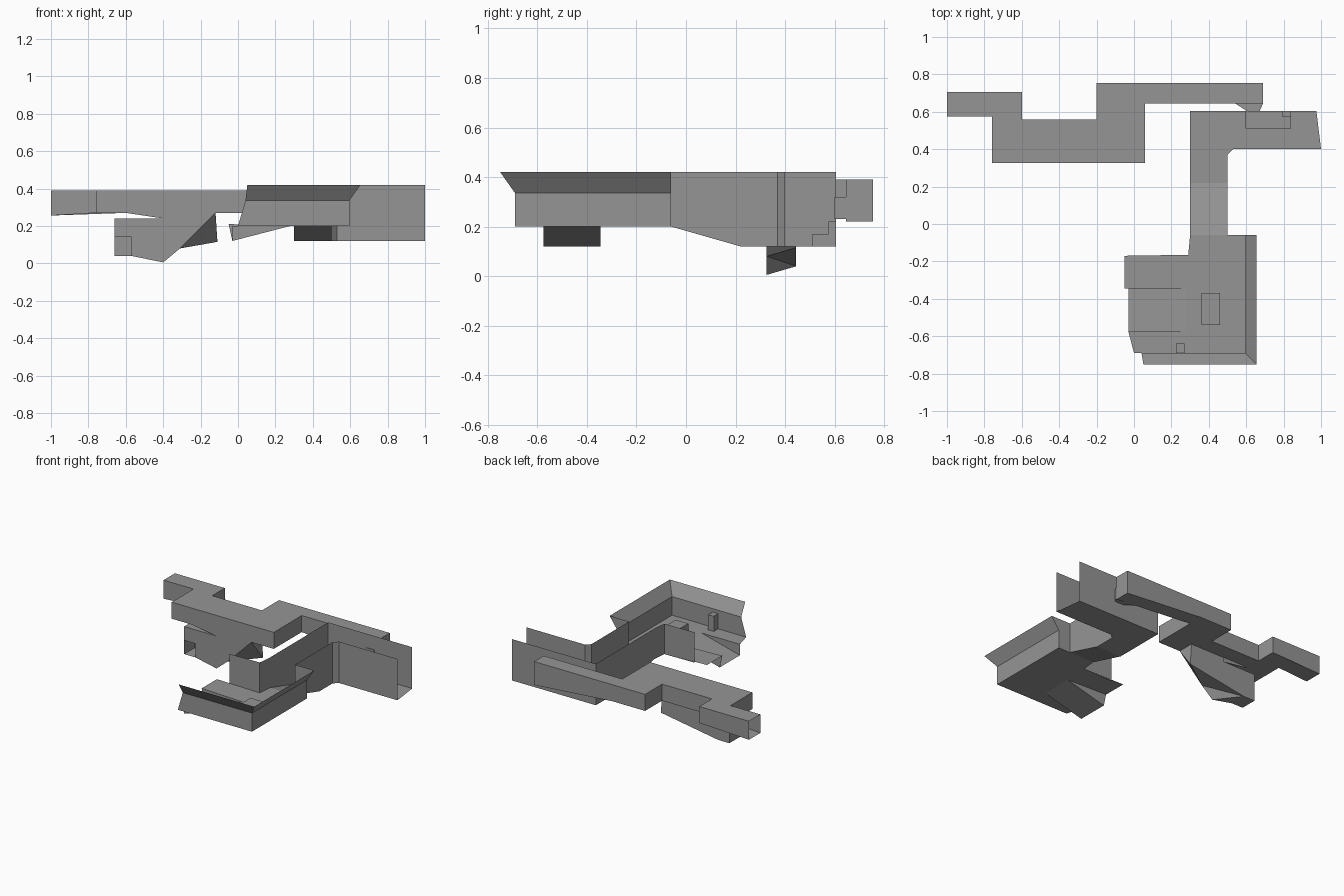
import bpy
import bmesh

default_cube = bpy.data.objects.get("Cube")
if default_cube:
    bpy.data.objects.remove(default_cube, do_unlink=True)

GREY = (0.3, 0.3, 0.3, 1.0)
stone = bpy.data.materials.new("plain grey")
stone.use_nodes = True
stone.diffuse_color = GREY
stone.node_tree.nodes["Principled BSDF"].inputs["Base Color"].default_value = GREY

# Shared levels
RIM, LIP, DECK, PIT = 0.42, 0.335, 0.2, 0.12
ROOF, DUCT = 0.39, 0.27


def sheet(name, polygons):
    """One object from flat panels, welded where they meet."""
    bm = bmesh.new()
    for polygon in polygons:
        bm.faces.new([bm.verts.new(point) for point in polygon])
    bmesh.ops.remove_doubles(bm, verts=bm.verts, dist=0.0005)
    bmesh.ops.recalc_face_normals(bm, faces=bm.faces)
    mesh = bpy.data.meshes.new(name)
    bm.to_mesh(mesh)
    bm.free()
    mesh.materials.append(stone)
    obj = bpy.data.objects.new(name, mesh)
    bpy.context.collection.objects.link(obj)
    return obj


def walls(path, low, high):
    """Upright panels along a plan path; low gives the foot height."""
    panels = []
    for (ax, ay), (bx, by) in zip(path, path[1:]):
        panels.append([(ax, ay, low(ax, ay)), (bx, by, low(bx, by)),
                       (bx, by, high), (ax, ay, high)])
    return panels


def floor(outline, low):
    return [(x, y, low(x, y)) for x, y in outline]


def rect(left, right, front, back):
    return [(left, front), (right, front), (right, back), (left, back)]


def upright(y, profile):
    """Panel facing front or back, drawn in x and z."""
    return [(x, y, z) for x, z in profile]


def box(name, plan, bottom, top):
    lower = [(x, y, bottom) for x, y in plan]
    upper = [(x, y, top) for x, y in plan]
    sides = [[lower[i - 1], lower[i], upper[i], upper[i - 1]] for i in range(len(plan))]
    return sheet(name, [lower, upper] + sides)


# Open corridor: level, then sloping up into the room
SLOPE_TOP, SLOPE_FOOT = -0.06, 0.22


def corridor_low(x, y):
    t = (y - SLOPE_TOP) / (SLOPE_FOOT - SLOPE_TOP)
    return DECK + (PIT - DECK) * min(max(t, 0), 1)


inner, outer, back = 0.3, 0.5, 0.605
west_path = [(0.05, -0.17), (0.29, -0.165), (inner, SLOPE_TOP),
             (inner, SLOPE_FOOT), (inner, back), (0.975, back)]
east_path = [(1, 0.4), (0.53, 0.4), (outer, 0.37),
             (outer, SLOPE_FOOT), (outer, SLOPE_TOP)]
sheet("corridor_west_wall", walls(west_path, corridor_low, RIM))
sheet("corridor_east_wall", walls(east_path, corridor_low, RIM))
sheet("corridor_floor", [
    floor(rect(inner, outer, SLOPE_TOP, SLOPE_FOOT), corridor_low),
    floor([(inner, SLOPE_FOOT), (outer, SLOPE_FOOT), (outer, 0.37), (0.53, 0.4),
           (1, 0.4), (0.975, back), (inner, back)], corridor_low),
])

# Room walls with a flared rim
side, flare, front, lean = 0.595, 0.655, -0.69, -0.75
sheet("room_walls", [
    upright(front, [(0, DECK), (side, DECK), (side, LIP), (0.04, LIP)]),
    [(side, front, DECK), (side, SLOPE_TOP, DECK), (side, SLOPE_TOP, LIP), (side, front, LIP)],
    upright(SLOPE_TOP, [(outer, DECK), (side, DECK), (side, LIP), (flare, RIM), (outer, RIM)]),
])
sheet("room_rim", [
    [(0.04, front, LIP), (side, front, LIP), (flare, lean, RIM), (0.05, lean, RIM)],
    [(side, front, LIP), (side, SLOPE_TOP, LIP), (flare, SLOPE_TOP, RIM), (flare, lean, RIM)],
])

# Room floor with a ramp sunk into its open side
edge, ramp_top, ramp_front, ramp_back = -0.03, 0.28, -0.575, -0.345
sheet("room_floor", [
    floor([(ramp_top, front), (side, front), (side, SLOPE_TOP),
           (inner, SLOPE_TOP), (0.29, -0.165), (ramp_top, -0.165)], corridor_low),
    floor([(0, front), (ramp_top, front), (ramp_top, ramp_front), (edge, ramp_front)],
          corridor_low),
    [(-0.05, ramp_back, 0.21), (ramp_top, ramp_back, DECK),
     (ramp_top, -0.165, DECK), (-0.05, -0.17, 0.21)],
])
sheet("room_ramp", [
    [(edge, ramp_front, PIT), (ramp_top, ramp_front, DECK),
     (ramp_top, ramp_back, DECK), (edge, ramp_back, PIT)],
    upright(ramp_front, [(edge, PIT), (ramp_top, DECK), (edge, DECK)]),
    upright(ramp_back, [(edge, PIT), (ramp_top, DECK), (-0.05, 0.21)]),
])

# Low blocks standing on the floors
box("room_crate", rect(0.36, 0.46, -0.54, -0.37), DECK, 0.26)
box("room_post", rect(0.225, 0.27, front, -0.64), DECK, 0.31)
box("corridor_bench", rect(0.595, 0.84, 0.51, back), PIT, 0.17)
box("corridor_bench_step", rect(0.79, 0.84, 0.575, back), 0.17, 0.22)


# Roofed duct: floor drops toward both ends
def duct_low(x, y):
    if x > 0.06:
        return DUCT - 0.05 * (x - 0.06) / 0.63
    if x < -0.76:
        return DUCT + 0.06 * (x + 0.76)
    if y < 0.45 and abs(x + 0.4) < 0.01:
        return 0.24
    return DUCT


near, mid, far = 0.325, 0.56, 0.755
chute_back = 0.445
duct_plan = [(-1, 0.575), (-0.76, 0.575), (-0.76, near), (-0.6, near), (-0.4, near),
             (-0.12, near), (0.06, near), (0.06, 0.645), (0.69, 0.645), (0.69, far),
             (0.06, far), (-0.2, far), (-0.2, mid), (-0.6, mid), (-0.6, 0.705), (-1, 0.705)]
sheet("duct_roof", [[(x, y, ROOF) for x, y in duct_plan]])
sheet("duct_walls", walls(duct_plan, duct_low, ROOF))
duct_pieces = [
    (-1, -0.76, 0.575, 0.705), (-0.76, -0.6, near, 0.705),
    (-0.6, -0.4, near, chute_back), (-0.6, -0.2, chute_back, mid),
    (-0.2, -0.12, chute_back, far), (-0.12, 0.06, near, far), (0.06, 0.69, 0.645, far),
]
sheet("duct_floor", [floor(rect(*piece), duct_low) for piece in duct_pieces])

# Spout joining the duct to the corridor
box("duct_spout", [(0.54, 0.645), (0.61, 0.6), (0.67, 0.6), (0.69, 0.645)], 0.23, 0.32)

# Chute below the duct, with a doorway at its low end
end, door, keel = -0.66, -0.57, -0.4
chute_top, foot, tip = 0.24, 0.04, 0.005
sheet("chute_front", [
    upright(near, [(end, chute_top), (end, 0.14), (door, 0.14), (door, foot), (keel, tip),
                   (-0.31, 0.08), (-0.12, DUCT), (keel, DUCT), (keel, chute_top)]),
])
sheet("chute_back", [
    upright(chute_back, [(end, chute_top), (end, foot), (door, foot), (-0.11, 0.115),
                         (-0.12, DUCT), (keel, DUCT), (keel, chute_top)]),
])
sheet("chute_shell", [
    floor(rect(end, keel, near, chute_back), lambda x, y: chute_top),
    floor(rect(end, door, near, chute_back), lambda x, y: foot),
    [(end, near, foot), (end, chute_back, foot),
     (end, chute_back, chute_top), (end, near, chute_top)],
    [(door, near, foot), (keel, near, tip), (door, chute_back, foot)],
    [(keel, near, tip), (-0.31, near, 0.08), (door, chute_back, foot)],
    [(-0.31, near, 0.08), (-0.11, chute_back, 0.115), (door, chute_back, foot)],
    [(-0.31, near, 0.08), (-0.12, near, DUCT), (-0.11, chute_back, 0.115)],
    [(-0.12, near, DUCT), (-0.12, chute_back, DUCT), (-0.11, chute_back, 0.115)],
])
